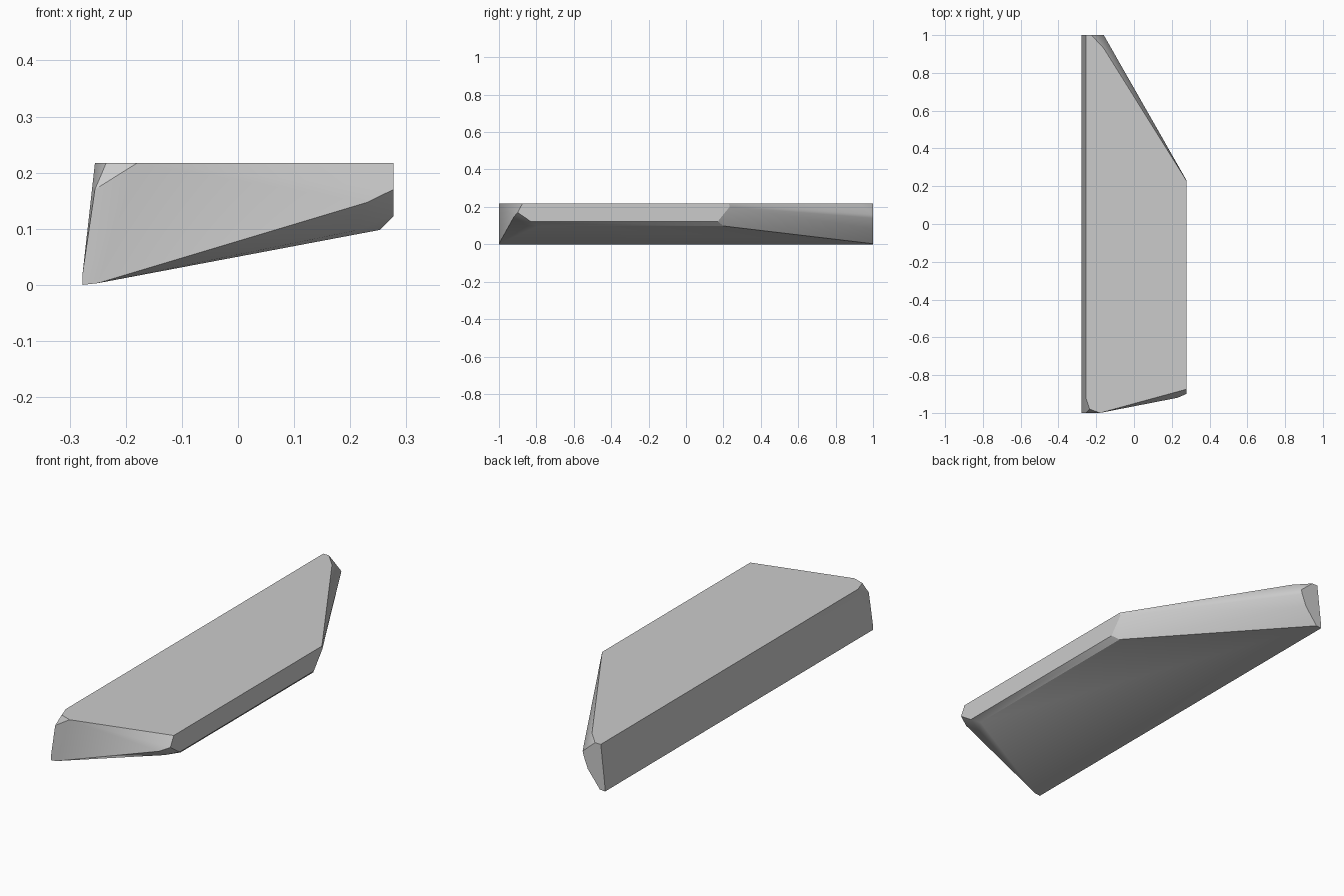
import bpy
import bmesh
from math import radians

default_cube = bpy.data.objects.get("Cube")
if default_cube:
    bpy.data.objects.remove(default_cube, do_unlink=True)


def make_material(name, colour):
    mat = bpy.data.materials.new(name)
    mat.use_nodes = True
    mat.diffuse_color = colour
    mat.node_tree.nodes["Principled BSDF"].inputs["Base Color"].default_value = colour
    return mat


def hull_object(name, corners, mat):
    """Convex faceted solid spanned by its corner points."""
    bm = bmesh.new()
    for corner in corners:
        bm.verts.new(corner)
    hull = bmesh.ops.convex_hull(bm, input=bm.verts[:])
    spare = [g for g in hull["geom_interior"] if isinstance(g, bmesh.types.BMVert)]
    bmesh.ops.delete(bm, geom=spare, context="VERTS")
    bmesh.ops.dissolve_limit(bm, angle_limit=radians(0.5), verts=bm.verts[:], edges=bm.edges[:])
    bmesh.ops.recalc_face_normals(bm, faces=bm.faces[:])
    mesh = bpy.data.meshes.new(name)
    bm.to_mesh(mesh)
    bm.free()
    mesh.materials.append(mat)
    obj = bpy.data.objects.new(name, mesh)
    bpy.context.collection.objects.link(obj)
    return obj


TOP = 0.217      # height of the flat upper face
SIDE = 0.277     # half width
EDGE = -0.255    # upper edge of the leaning long side

# Flat upper face outline
top_face = [(x, y, TOP) for x, y in (
    (EDGE, -0.92), (-0.235, -0.98), (-0.18, -1), (SIDE, -0.875),
    (SIDE, 0.23), (-0.16, 0.93), (-0.225, 1), (EDGE, 1))]

# Leaning long side and its lower edge
long_side = [(x, y, z) for y in (-1, 1)
             for x, z in ((-SIDE, 0), (-SIDE, 0.02), (-0.25, 0.003))]

# Front end with its clipped corners
front_end = [(EDGE, -1, 0.17), (0.23, -0.92, 0.147), (SIDE, -0.9, 0.17),
             (0.21, -0.85, 0.097)]

# Narrow side with the bevel along its bottom
narrow_side = [(SIDE, -0.83, 0.122), (SIDE, 0.17, 0.122), (SIDE, 0.233, 0.2),
               (0.253, -0.79, 0.098), (0.253, 0.2, 0.098)]

# Small flat tip at the back
back_tip = [(-0.16, 1, 0.16), (-0.165, 1, 0.14), (-0.187, 1, 0.083)]

grey = make_material("stone grey", (0.6, 0.6, 0.6, 1))
slab = hull_object("slab", top_face + long_side + front_end + narrow_side + back_tip, grey)

bpy.ops.object.select_all(action="DESELECT")
slab.select_set(True)
bpy.context.view_layer.objects.active = slab
bpy.ops.object.shade_smooth_by_angle(angle=radians(30))
